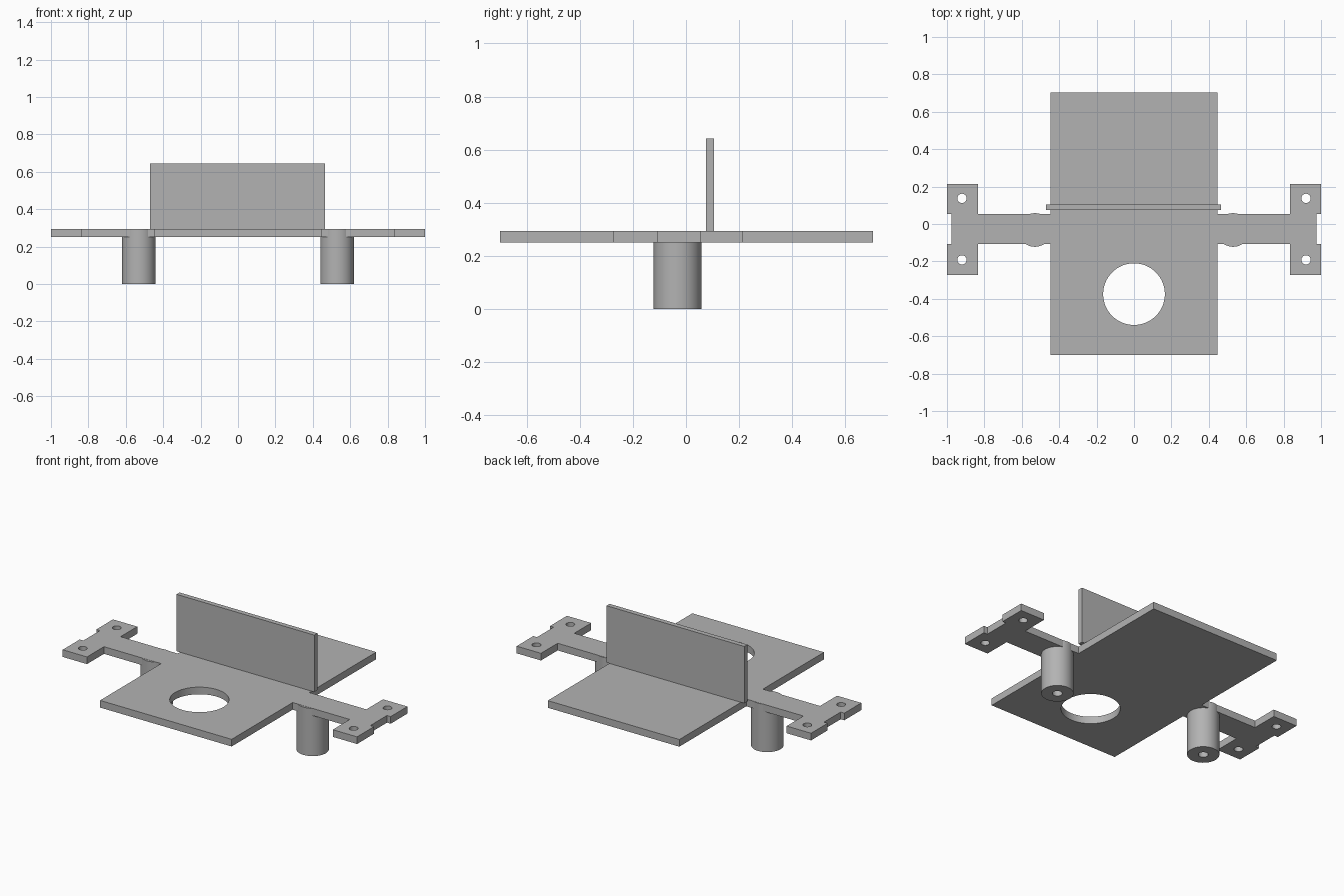
import bpy, bmesh, math

cube = bpy.data.objects.get("Cube")
if cube:
    bpy.data.objects.remove(cube, do_unlink=True)

BOTTOM, TOP = 0.25, 0.294
ARM_Y = -0.03            # centre line of the arms and posts

grey = bpy.data.materials.new("plain grey")
grey.use_nodes = True
colour = (0.45, 0.45, 0.45, 1)
grey.diffuse_color = colour
grey.node_tree.nodes["Principled BSDF"].inputs["Base Color"].default_value = colour


def make_object(name, bm):
    bmesh.ops.recalc_face_normals(bm, faces=bm.faces)
    mesh = bpy.data.meshes.new(name)
    bm.to_mesh(mesh)
    bm.free()
    mesh.materials.append(grey)
    obj = bpy.data.objects.new(name, mesh)
    bpy.context.collection.objects.link(obj)
    return obj


def prism(name, outline, z0, z1):
    """Solid with a flat outline between two heights."""
    bm = bmesh.new()
    face = bm.faces.new([bm.verts.new((x, y, z0)) for x, y in outline])
    top = bmesh.ops.extrude_face_region(bm, geom=[face])["geom"]
    verts = [v for v in top if isinstance(v, bmesh.types.BMVert)]
    bmesh.ops.translate(bm, verts=verts, vec=(0, 0, z1 - z0))
    return make_object(name, bm)


def circle(x, y, r, n):
    return [(x + r * math.cos(2 * math.pi * i / n),
             y + r * math.sin(2 * math.pi * i / n)) for i in range(n)]


def smooth(obj):
    bpy.ops.object.select_all(action="DESELECT")
    obj.select_set(True)
    bpy.context.view_layer.objects.active = obj
    bpy.ops.object.shade_smooth_by_angle(angle=math.radians(30))


def cut(obj, cutter):
    """Cut a hole and discard the cutter."""
    cutter.hide_render = True
    mod = obj.modifiers.new("hole", "BOOLEAN")
    mod.operation, mod.solver, mod.object = "DIFFERENCE", "EXACT", cutter
    bpy.context.view_layer.objects.active = obj
    bpy.ops.object.modifier_apply(modifier=mod.name)
    bpy.data.objects.remove(cutter, do_unlink=True)


# Base plate with side arms and H-shaped mounting ears
half = [(0.447, -0.70), (0.447, -0.108), (0.835, -0.108), (0.835, -0.273),
        (1.0, -0.273), (1.0, -0.108), (0.975, -0.108), (0.975, 0.053),
        (1.0, 0.053), (1.0, 0.215), (0.835, 0.215), (0.835, 0.053),
        (0.447, 0.053), (0.447, 0.703)]
outline = half + [(-x, y) for x, y in reversed(half)]
plate = prism("base_plate", outline, BOTTOM, TOP)

# Large round opening and four screw holes
holes = [(0, -0.375, 0.165, 64)]
holes += [(sx * 0.92, y, 0.025, 24) for sx in (-1, 1) for y in (-0.192, 0.137)]
for x, y, r, n in holes:
    cut(plate, prism("hole_cutter", circle(x, y, r, n), BOTTOM - 0.1, TOP + 0.1))
smooth(plate)

# Upright wall
prism("upright_wall", [(-0.47, 0.075), (0.466, 0.075), (0.466, 0.105),
                       (-0.47, 0.105)], TOP, 0.643)

# Round posts with a blind screw hole in the foot
for side, sx in (("left", 1), ("right", -1)):
    x = sx * 0.53
    post = prism(side + "_post", circle(x, ARM_Y - 0.002, 0.09, 48), 0, TOP - 0.001)
    cut(post, prism("hole_cutter", circle(x, ARM_Y - 0.002, 0.028, 24), -0.1, 0.2))
    smooth(post)
